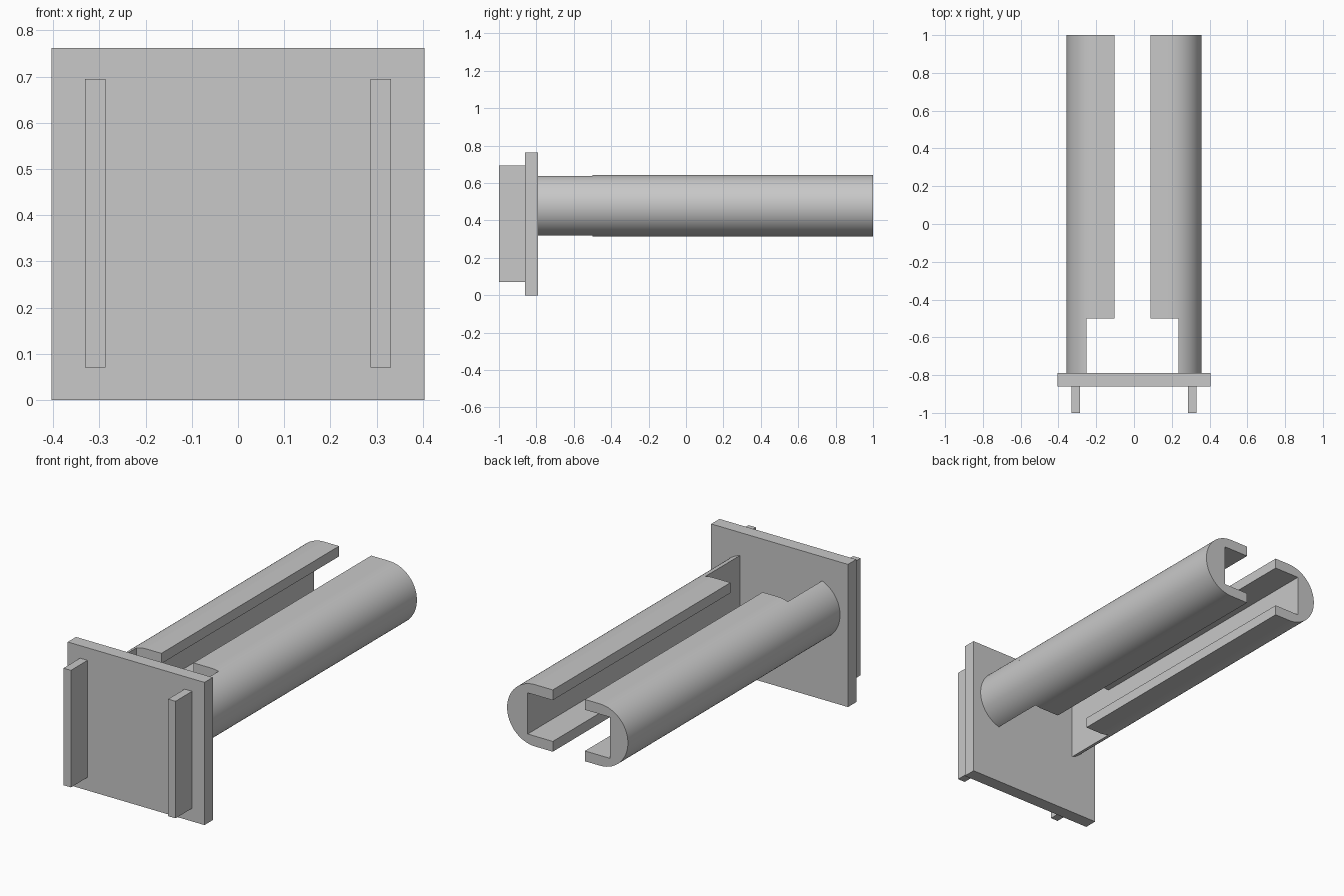
import bpy
import bmesh
import math

cube = bpy.data.objects.get("Cube")
if cube:
    bpy.data.objects.remove(cube, do_unlink=True)

grey = bpy.data.materials.new("plain grey")
grey.use_nodes = True
GREY = (0.58, 0.58, 0.58, 1)
grey.diffuse_color = GREY
grey.node_tree.nodes["Principled BSDF"].inputs["Base Color"].default_value = GREY

RADIUS = 0.165      # outer radius of the rails
AXIS_X = 0.192      # distance of each rail's arc centre from the middle
AXIS_Z = 0.479
SLOT = 0.11         # half height of the inner channel


def extrude_profile(name, points, y0, y1, smooth=False):
    """Extrude a closed (x, z) outline along y."""
    bm = bmesh.new()
    face = bm.faces.new([bm.verts.new((x, y0, z)) for x, z in points])
    result = bmesh.ops.extrude_face_region(bm, geom=[face])
    moved = [v for v in result["geom"] if isinstance(v, bmesh.types.BMVert)]
    bmesh.ops.translate(bm, vec=(0, y1 - y0, 0), verts=moved)
    bmesh.ops.recalc_face_normals(bm, faces=bm.faces)
    mesh = bpy.data.meshes.new(name)
    bm.to_mesh(mesh)
    bm.free()
    mesh.materials.append(grey)
    obj = bpy.data.objects.new(name, mesh)
    bpy.context.collection.objects.link(obj)
    if smooth:
        bpy.ops.object.select_all(action="DESELECT")
        obj.select_set(True)
        bpy.context.view_layer.objects.active = obj
        bpy.ops.object.shade_smooth_by_angle(angle=math.radians(30))
    return obj


def box(name, x0, x1, y0, y1, z0, z1):
    return extrude_profile(name, [(x0, z0), (x1, z0), (x1, z1), (x0, z1)], y0, y1)


def arc(side, half_angle, steps=40):
    """Outward bulging arc from top to bottom."""
    angles = [half_angle * (1 - 2 * i / steps) for i in range(steps + 1)]
    return [(side * (AXIS_X + RADIUS * math.cos(a)), AXIS_Z + RADIUS * math.sin(a))
            for a in angles]


# Square mounting plate
box("mounting_plate", -0.404, 0.404, -0.86, -0.79, 0, 0.762)

# wall = channel back wall, lip = edge beside the central gap
for label, side, wall, lip in (("left", 1, 0.235, 0.087), ("right", -1, 0.251, 0.103)):
    # Upright bar on the plate's front
    x0, x1 = sorted((side * 0.287, side * 0.331))
    box(label + "_front_bar", x0, x1, -1, -0.86, 0.07, 0.695)

    # Channelled rail with two lips
    top, bottom = AXIS_Z + RADIUS, AXIS_Z - RADIUS
    channel = [(side * lip, bottom), (side * lip, AXIS_Z - SLOT),
               (side * wall, AXIS_Z - SLOT), (side * wall, AXIS_Z + SLOT),
               (side * lip, AXIS_Z + SLOT), (side * lip, top)]
    extrude_profile(label + "_rail", arc(side, math.pi / 2) + channel, -0.5, 1, True)

    # Narrow rail neck without lips, joining the plate
    spread = math.acos((wall - AXIS_X) / RADIUS)
    extrude_profile(label + "_rail_neck", arc(side, spread), -0.79, -0.5, True)
